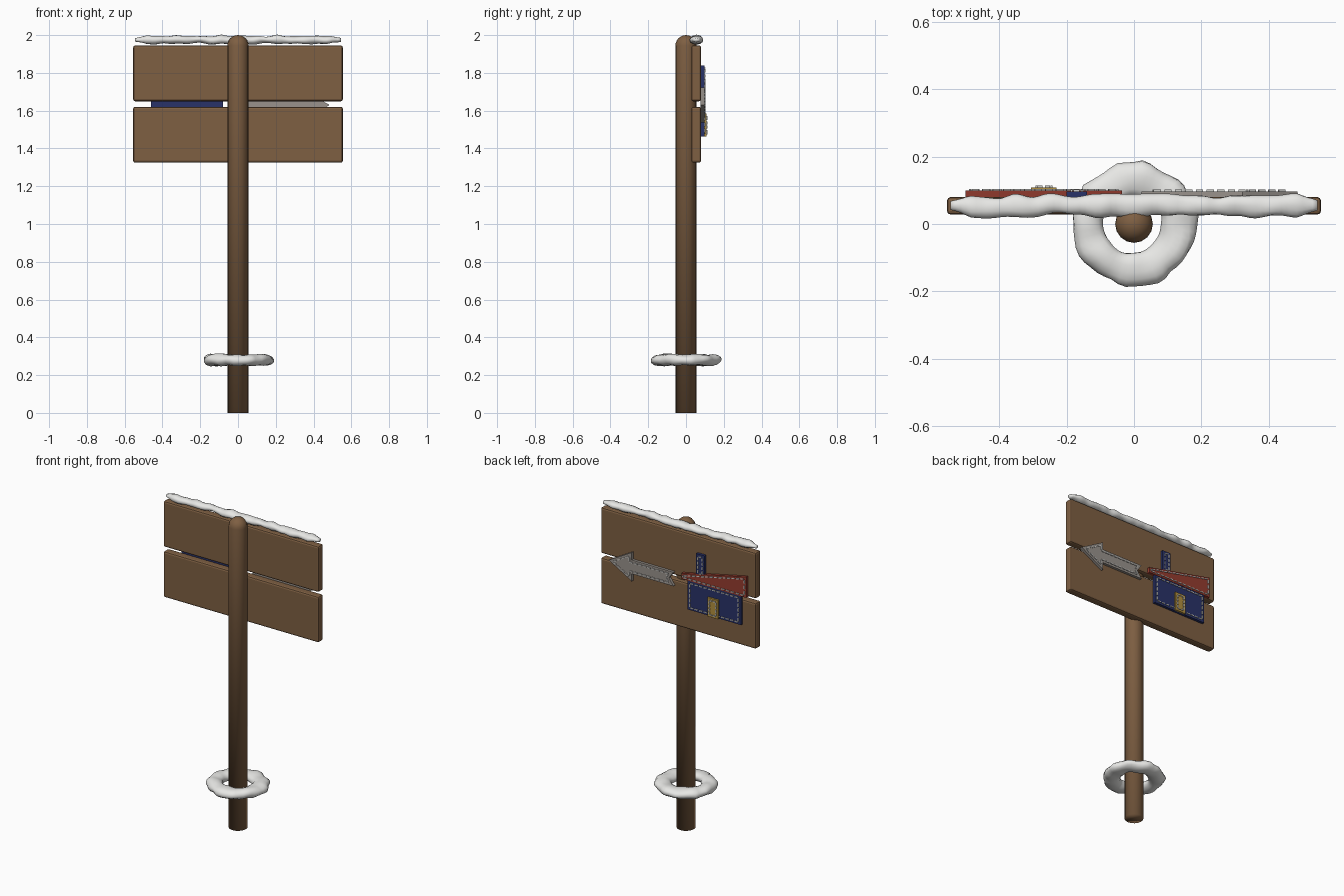
import bpy, bmesh, math
from mathutils import Vector, noise

if "Cube" in bpy.data.objects:
    bpy.data.objects.remove(bpy.data.objects["Cube"])


def mat(name, rgb):
    m = bpy.data.materials.new(name)
    m.diffuse_color = (*rgb, 1)
    m.use_nodes = True
    m.node_tree.nodes["Principled BSDF"].inputs["Base Color"].default_value = m.diffuse_color
    return m


WOOD = mat("brown wood", (0.21, 0.115, 0.055))
SNOW = mat("snow white", (0.83, 0.83, 0.81))
BLUE = mat("navy felt", (0.022, 0.032, 0.14))
RED = mat("red felt", (0.30, 0.045, 0.028))
GOLD = mat("gold felt", (0.45, 0.28, 0.05))
GREY = mat("grey felt", (0.32, 0.29, 0.265))
THREAD = mat("pale thread", (0.62, 0.62, 0.60))


def finish(bm, name, material, smooth=False):
    bmesh.ops.recalc_face_normals(bm, faces=bm.faces)
    for f in bm.faces:
        f.smooth = smooth
    me = bpy.data.meshes.new(name)
    bm.to_mesh(me)
    bm.free()
    me.materials.append(material)
    ob = bpy.data.objects.new(name, me)
    bpy.context.collection.objects.link(ob)
    return ob


def box(bm, centre, size, angle=0.0):
    """Box turned by angle in the xz plane."""
    verts = bmesh.ops.create_cube(bm, size=1)["verts"]
    c, s = math.cos(angle), math.sin(angle)
    for v in verts:
        x, y, z = (v.co[i] * size[i] for i in range(3))
        v.co = Vector(centre) + Vector((x * c - z * s, y, x * s + z * c))


def lumpy_tube(name, rings, sides, closed, point, amount):
    """point(u, angle, lump) gives the surface position."""
    bm = bmesh.new()
    loops = []
    for i in range(rings):
        u = i / (rings if closed else rings - 1)
        loop = []
        for j in range(sides):
            a = 2 * math.pi * j / sides
            base = point(u, a, 1)
            loop.append(bm.verts.new(point(u, a, 1 + amount * noise.noise(base * 17))))
        loops.append(loop)
    for i in range(rings if closed else rings - 1):
        p, q = loops[i], loops[(i + 1) % rings]
        for j in range(sides):
            k = (j + 1) % sides
            bm.faces.new((p[j], p[k], q[k], q[j]))
    if not closed:
        bm.faces.new(loops[0])
        bm.faces.new(loops[-1])
    return finish(bm, name, SNOW, True)


# Round post with domed top, smooth all over
bm = bmesh.new()
profile = [(0.056, 0)] + [(0.056 * math.cos(t * math.pi / 12), 1.944 + 0.056 * math.sin(t * math.pi / 12))
                          for t in range(6)]
N = 16
rows = [[bm.verts.new((r * math.cos(2 * math.pi * k / N), r * math.sin(2 * math.pi * k / N), z))
         for k in range(N)] for r, z in profile]
for a, b in zip(rows, rows[1:]):
    for k in range(N):
        m = (k + 1) % N
        bm.faces.new((a[k], a[m], b[m], b[k]))
tip = bm.verts.new((0, 0, 2))
for k in range(N):
    bm.faces.new((rows[-1][k], rows[-1][(k + 1) % N], tip))
bm.faces.new(rows[0])
finish(bm, "post", WOOD, True)

# Two sign planks with softened edges
for name, z in (("lower_plank", 1.4725), ("upper_plank", 1.7975)):
    bm = bmesh.new()
    box(bm, (0, 0.054, z), (1.11, 0.052, 0.296))
    bmesh.ops.bevel(bm, geom=bm.edges[:], offset=0.011, segments=2, profile=0.5, affect="EDGES")
    finish(bm, name, WOOD)


# Snow lying along the top of the sign
def strip(u, a, lump):
    taper = max(0.3, min(1, (0.25 + 14 * min(u, 1 - u)) ** 0.5)) * lump
    return Vector((-0.545 + 1.09 * u, 0.055 + 0.031 * taper * math.cos(a),
                   1.975 + 0.021 * taper * math.sin(a)))


# Snow ring around the foot of the post
def ring(u, a, lump):
    t = 2 * math.pi * u
    r = 0.134 + 0.05 * lump * math.cos(a)
    return Vector((r * math.cos(t), r * math.sin(t), 0.28 + 0.03 * lump * math.sin(a)))


lumpy_tube("top_snow", 72, 12, False, strip, 0.45)
lumpy_tube("snow_ring", 48, 14, True, ring, 0.3)


def inset(pts, d):
    """Offset a counter-clockwise outline inwards."""
    out = []
    n = len(pts)
    for i in range(n):
        p0, p, p1 = (Vector(pts[(i + k) % n]) for k in (-1, 0, 1))
        e0, e1 = (p - p0).normalized(), (p1 - p).normalized()
        n0, n1 = Vector((-e0.y, e0.x)), Vector((-e1.y, e1.x))
        out.append(p + (n0 + n1) * d / (1 + n0.dot(n1)))
    return out


def patch(name, pts, y0, y1, material, margin=0.016, dash=0.022):
    """Felt cut-out on the back of the sign with a dashed stitch line."""
    bm = bmesh.new()
    face = bm.faces.new([bm.verts.new((x, y0, z)) for x, z in pts])
    new = bmesh.ops.extrude_face_region(bm, geom=[face])["geom"]
    for v in new:
        if isinstance(v, bmesh.types.BMVert):
            v.co.y = y1
    finish(bm, name, material)
    bm = bmesh.new()
    line = inset(pts, margin)
    for p, q in zip(line, line[1:] + line[:1]):
        d = q - p
        count = max(1, round(d.length / (dash * 1.5)))
        for i in range(count):
            c = p + d * ((i + 0.5) / count)
            box(bm, (c.x, y1 + 0.002, c.y), (min(dash, d.length / count * 0.68), 0.007, 0.006),
                math.atan2(d.y, d.x))
    finish(bm, name + "_stitches", THREAD)


def rect(x0, x1, z0, z1):
    return [(x0, z0), (x1, z0), (x1, z1), (x0, z1)]


# House picture
patch("house_wall", rect(-0.46, -0.08, 1.463, 1.652), 0.078, 0.097, BLUE)
patch("house_roof", [(-0.5, 1.65), (-0.036, 1.65), (-0.036, 1.685), (-0.5, 1.785)],
      0.078, 0.099, RED, 0.013)
patch("house_chimney", rect(-0.2, -0.14, 1.70, 1.84), 0.078, 0.097, BLUE, 0.015, 0.018)
patch("house_door", rect(-0.305, -0.23, 1.463, 1.585), 0.095, 0.109, GOLD, 0.015, 0.016)

# Arrow with a notched tail
patch("arrow", [(0.022, 1.585), (0.32, 1.585), (0.32, 1.537), (0.485, 1.63), (0.32, 1.723),
                (0.32, 1.675), (0.022, 1.675), (0.055, 1.63)], 0.078, 0.097, GREY)
